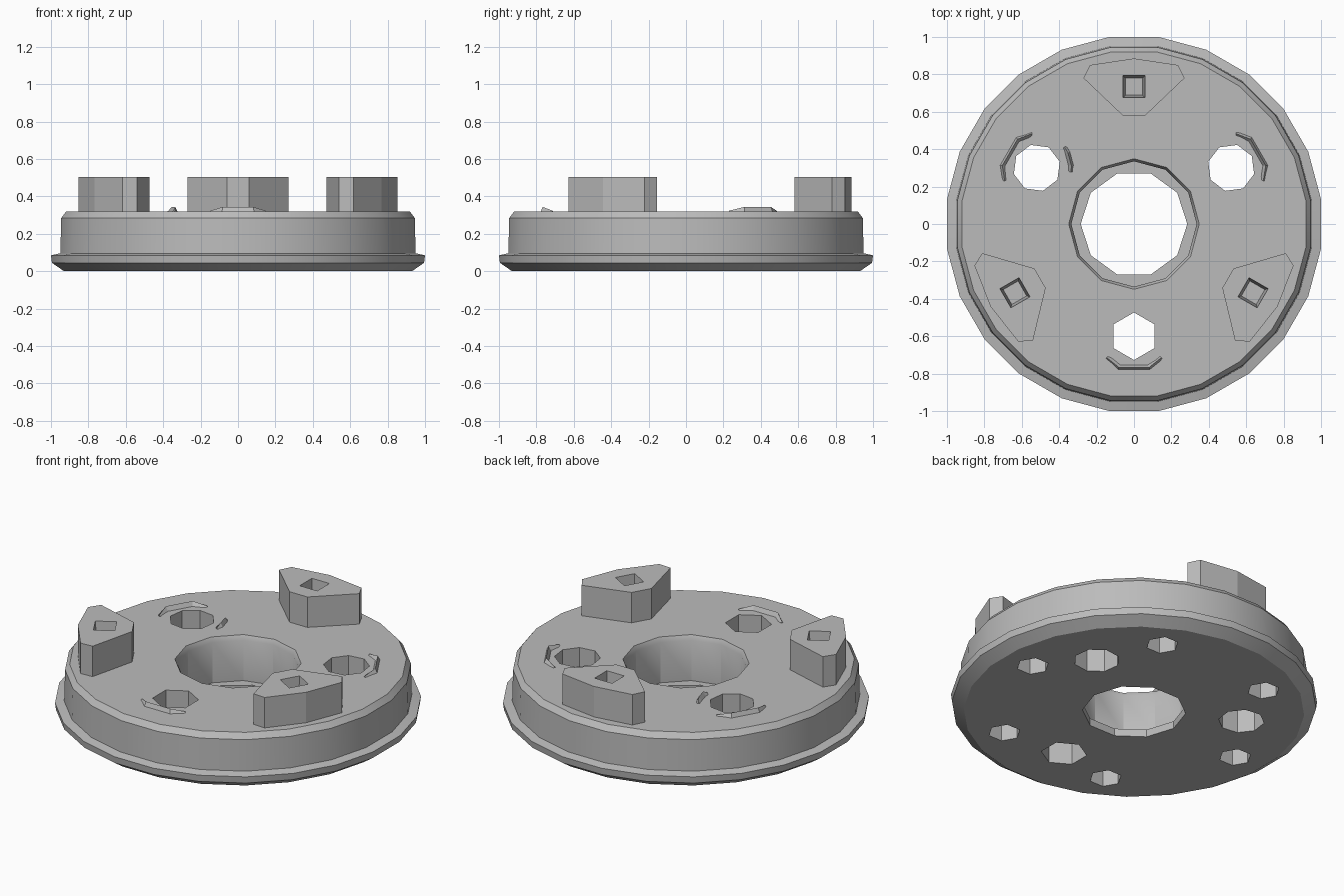
import bpy, bmesh, math
from mathutils import Matrix, Vector

if "Cube" in bpy.data.objects:
    bpy.data.objects.remove(bpy.data.objects["Cube"], do_unlink=True)

grey = bpy.data.materials.new("plain grey")
grey.use_nodes = True
grey.diffuse_color = (0.5, 0.5, 0.5, 1)
grey.node_tree.nodes["Principled BSDF"].inputs["Base Color"].default_value = (0.5, 0.5, 0.5, 1)


def loft(name, sections):
    """Closed solid skinned through equal-sized loops of points."""
    bm = bmesh.new()
    rings = [[bm.verts.new(p) for p in loop] for loop in sections]
    n = len(rings[0])
    for a, b in zip(rings, rings[1:]):
        for i in range(n):
            j = (i + 1) % n
            bm.faces.new((a[i], a[j], b[j], b[i]))
    bm.faces.new(rings[0])
    bm.faces.new(rings[-1])
    bmesh.ops.recalc_face_normals(bm, faces=bm.faces)
    mesh = bpy.data.meshes.new(name)
    bm.to_mesh(mesh)
    bm.free()
    mesh.materials.append(grey)
    obj = bpy.data.objects.new(name, mesh)
    bpy.context.collection.objects.link(obj)
    return obj


def ring(r, z, sides, center=(0, 0), turn=0.0):
    return [(center[0] + r * math.cos(turn + math.tau * i / sides),
             center[1] + r * math.sin(turn + math.tau * i / sides), z) for i in range(sides)]


def polar(r, degrees):
    a = math.radians(degrees)
    return r * math.cos(a), r * math.sin(a)


def cut(obj, cutters):
    """Subtract each cutter, bake the result and delete the cutters."""
    for c in cutters:
        c.hide_render = True
        mod = obj.modifiers.new("cut", 'BOOLEAN')
        mod.operation, mod.solver, mod.object = 'DIFFERENCE', 'EXACT', c
    graph = bpy.context.evaluated_depsgraph_get()
    baked = bpy.data.meshes.new_from_object(obj.evaluated_get(graph))
    obj.modifiers.clear()
    obj.data = baked
    for c in cutters:
        bpy.data.objects.remove(c, do_unlink=True)


def smooth(obj):
    bpy.ops.object.select_all(action='DESELECT')
    obj.select_set(True)
    bpy.context.view_layer.objects.active = obj
    bpy.ops.object.shade_smooth_by_angle(angle=math.radians(28))


# Flanged disc
SIDES = 24
half = math.pi / SIDES
profile = [(0.93, 0), (0.995, 0.045), (1.0, 0.085), (0.95, 0.096), (0.945, 0.285), (0.92, 0.318)]
disc = loft("flanged_disc", [ring(r / math.cos(half), z, SIDES, turn=half) for r, z in profile])

# Stepped centre bore, three through holes, six blind holes underneath
cutters = [loft("bore", [ring(0.335, 0.045, 12), ring(0.335, 0.29, 12), ring(0.365, 0.35, 12)]),
           loft("bore_lip", [ring(0.285, z, 10) for z in (-0.1, 0.1)])]
hole_angles = (30, 150, 270)
for angle in hole_angles:
    cutters.append(loft("through_hole", [
        ring(0.127, z, 8 if angle < 200 else 6, polar(0.6, angle), math.radians(angle))
        for z in (-0.1, 0.4)]))
for k in range(6):
    cutters.append(loft("blind_hole", [
        ring(0.09, z, 6, polar(0.75, 60 * k + 2), math.radians(60 * k)) for z in (-0.1, 0.2)]))
cut(disc, cutters)
smooth(disc)

# Lugs with a tapered square socket
lug_outline = [(-0.27, 0.78), (-0.235, 0.85), (0, 0.885), (0.235, 0.85), (0.27, 0.78),
               (0.06, 0.58), (-0.06, 0.58)]
for name, turn in (("back", 0), ("right", 120), ("left", 240)):
    lug = loft(name + "_lug", [[(x, y, z) for x, y in lug_outline] for z in (0.3, 0.503)])
    cut(lug, [loft("socket", [ring(r, z, 4, (0, 0.735), math.pi / 4)
                              for r, z in ((0.065, 0.33), (0.085, 0.52))])])
    lug.data.transform(Matrix.Rotation(math.radians(turn), 4, 'Z'))


def ridge(name, angle, spread, facing):
    """Low tapering arc around a through hole."""
    center = Vector((*polar(0.6, angle), 0))
    sections = []
    for t, height in ((-1, 0.004), (-0.5, 0.024), (0.5, 0.024), (1, 0.004)):
        a = angle + facing + t * spread
        sections.append([center + Vector((*polar(r, a), z)) for r, z in
                         ((0.165, 0.31), (0.185, 0.32 + height), (0.2, 0.31))])
    return loft(name, sections)


# Raised rims on the outer side of the through holes
for name, angle in zip(("left", "right", "front"), hole_angles):
    ridge(name + "_hole_rim", angle, 52, 0)
ridge("inner_hole_rim", 150, 22, 225)
